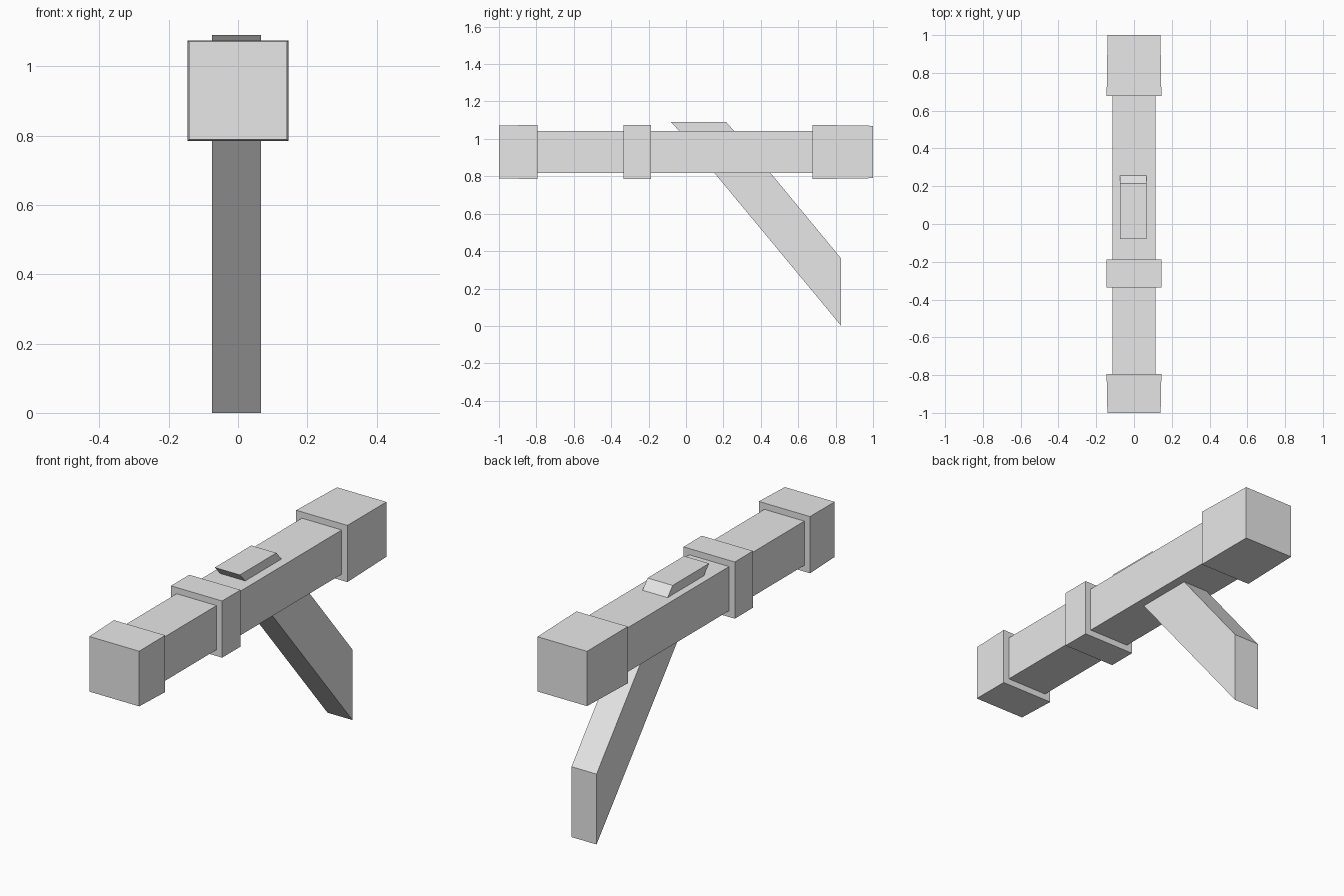
import bpy, bmesh

cube = bpy.data.objects.get("Cube")
if cube:
    bpy.data.objects.remove(cube, do_unlink=True)

grey = bpy.data.materials.new("plain grey")
grey.use_nodes = True
colour = (0.8, 0.8, 0.8, 1)
grey.diffuse_color = colour
grey.node_tree.nodes["Principled BSDF"].inputs["Base Color"].default_value = colour

AXIS = 0.93   # height of the tube axis


def finish(name, bm):
    bmesh.ops.recalc_face_normals(bm, faces=bm.faces)
    mesh = bpy.data.meshes.new(name)
    bm.to_mesh(mesh)
    bm.free()
    mesh.materials.append(grey)
    obj = bpy.data.objects.new(name, mesh)
    bpy.context.collection.objects.link(obj)
    return obj


def square_tube(name, y0, half0, y1, half1):
    """Square bar along y that may taper from one end to the other."""
    bm = bmesh.new()
    bmesh.ops.create_cube(bm, size=2)
    for v in bm.verts:
        y, half = (y0, half0) if v.co.y < 0 else (y1, half1)
        v.co = (v.co.x * half, y, AXIS + v.co.z * half)
    return finish(name, bm)


def side_profile(name, points, x0=-0.075, x1=0.067):
    """Extrude a side outline of (y, z) points across x."""
    bm = bmesh.new()
    face = bm.faces.new([bm.verts.new((x0, y, z)) for y, z in points])
    extruded = bmesh.ops.extrude_face_region(bm, geom=[face])["geom"]
    bmesh.ops.translate(bm, vec=(x1 - x0, 0, 0),
                        verts=[g for g in extruded if isinstance(g, bmesh.types.BMVert)])
    return finish(name, bm)


# Long tube with its two end caps and middle band
square_tube("main_tube", -0.9, 0.113, 0.9, 0.113)
square_tube("front_cap", -1.0, 0.141, -0.795, 0.145)
square_tube("middle_band", -0.335, 0.145, -0.187, 0.145)
square_tube("rear_cap", 0.677, 0.145, 1.0, 0.14)

# Slanted handle below, its top sunk into the tube
side_profile("handle", [(0.084, 0.9), (0.83, 0.0), (0.83, 0.36), (0.384, 0.9)])

# Slanted plate on top
side_profile("top_plate", [(-0.03, 1.035), (0.263, 1.035), (0.215, 1.09), (-0.08, 1.09)])
